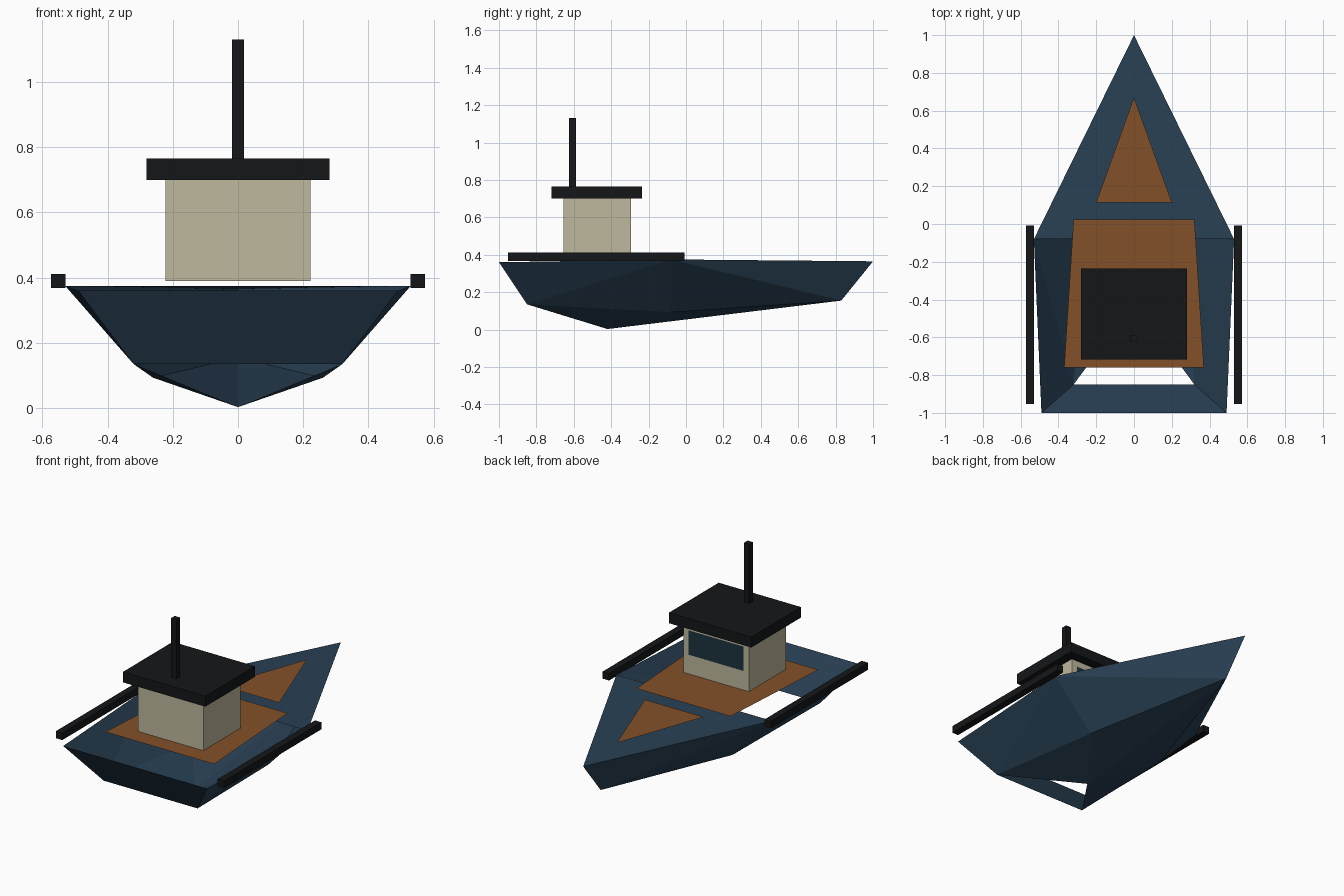
import bpy


def material(name, rgb):
    m = bpy.data.materials.new(name)
    m.diffuse_color = (*rgb, 1)
    return m


BLUE = material("hull_blue", (0.022, 0.052, 0.09))
WOOD = material("deck_wood", (0.23, 0.082, 0.022))
CREAM = material("cabin_cream", (0.52, 0.48, 0.34))
BLACK = material("trim_black", (0.007, 0.008, 0.009))
GLASS = material("window_glass", (0.012, 0.034, 0.05))


def mesh(name, verts, faces, mat):
    me = bpy.data.meshes.new(name)
    me.from_pydata(verts, [], faces)
    me.materials.append(mat)
    ob = bpy.data.objects.new(name, me)
    bpy.context.collection.objects.link(ob)
    return ob


def box(name, xs, ys, zs, mat):
    verts = [(x, y, z) for z in zs for y in ys for x in xs]
    faces = [(0, 2, 3, 1), (4, 5, 7, 6), (0, 1, 5, 4),
             (2, 6, 7, 3), (0, 4, 6, 2), (1, 3, 7, 5)]
    return mesh(name, verts, faces, mat)


# Hull: right half mirrored; open well behind the foredeck and a gap under the stern
hull = mesh("hull", [
    (0, 1, 0.365), (0.53, -0.08, 0.375), (0.49, -1, 0.36),      # 0-2 sheer line
    (0, 0.83, 0.155), (0.26, -0.08, 0.093), (0.32, -0.85, 0.135),  # 3-5 chine
    (0, -0.42, 0.003),                                          # 6 keel
    (0, -0.08, 0.375), (0, -1, 0.36), (0, -0.85, 0.135),        # 7-9 centre line
], [
    (0, 3, 1), (3, 4, 1), (4, 5, 1), (5, 2, 1),  # side
    (3, 6, 4), (6, 5, 4),                        # bottom
    (5, 9, 8, 2),                                # transom
    (0, 7, 1),                                   # foredeck
], BLUE)
mirror = hull.modifiers.new("mirror", 'MIRROR')
mirror.use_clip = True

# Wooden deck panels
mesh("main_deck", [(-0.37, -0.76, 0.387), (0.37, -0.76, 0.387),
                   (0.32, 0.025, 0.387), (-0.32, 0.025, 0.387)], [(0, 1, 2, 3)], WOOD)
mesh("bow_panel", [(-0.2, 0.115, 0.385), (0.2, 0.115, 0.385), (0, 0.67, 0.385)],
     [(0, 1, 2)], WOOD)

# Cabin with forward window, roof and mast
box("cabin", (-0.222, 0.222), (-0.655, -0.295), (0.39, 0.71), CREAM)
mesh("window", [(0.188, -0.291, 0.51), (-0.188, -0.291, 0.51),
                (-0.188, -0.291, 0.66), (0.188, -0.291, 0.66)], [(0, 1, 2, 3)], GLASS)
box("roof", (-0.28, 0.28), (-0.718, -0.235), (0.70, 0.765), BLACK)
box("mast", (-0.018, 0.018), (-0.625, -0.589), (0.76, 1.13), BLACK)

# Side rails
for side, s in (("left", -1), ("right", 1)):
    box(side + "_rail", sorted((s * 0.529, s * 0.573)), (-0.953, -0.007), (0.368, 0.411), BLACK)
